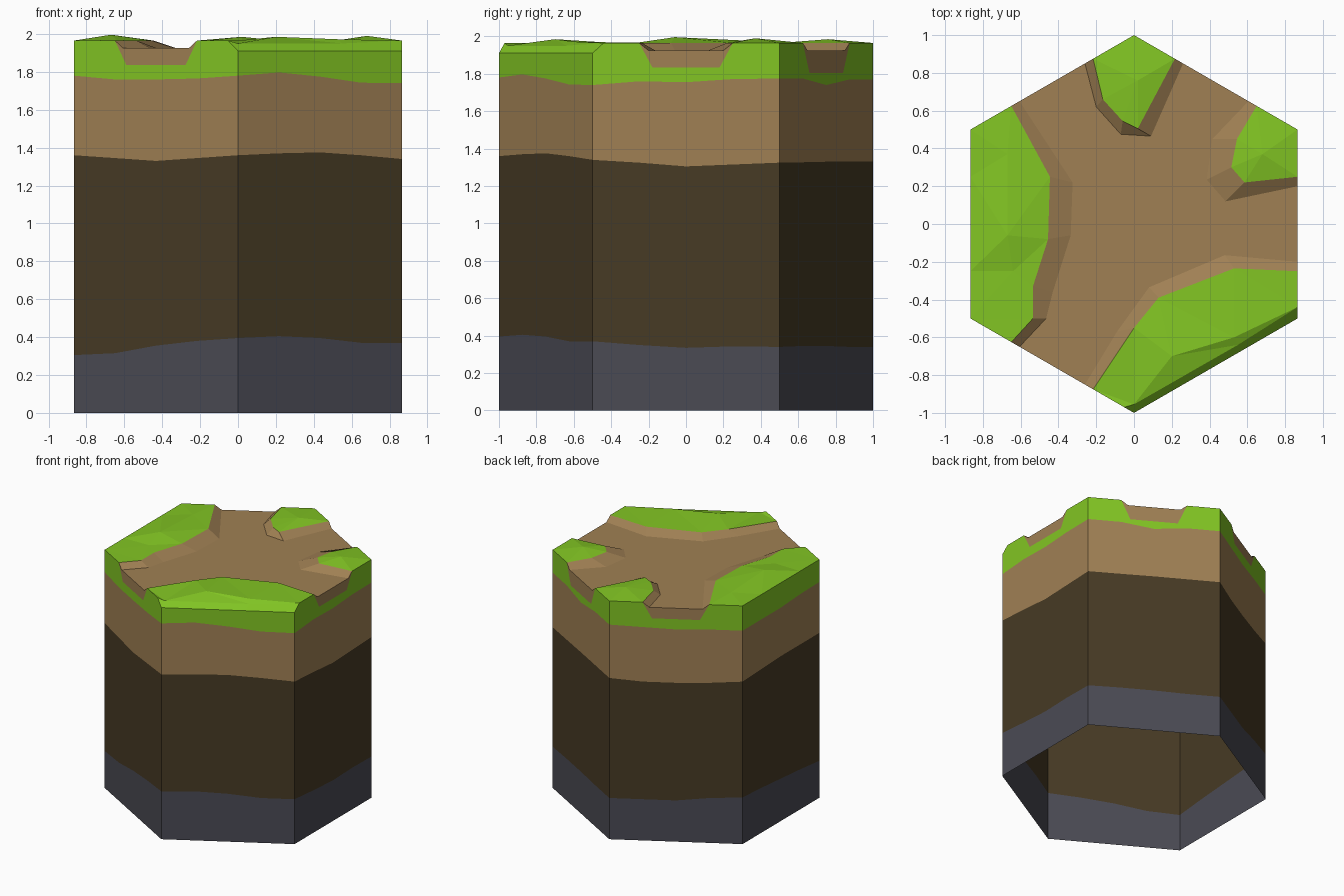
import bpy, bmesh, math
from mathutils import Vector
from mathutils.geometry import delaunay_2d_cdt

if "Cube" in bpy.data.objects:
    bpy.data.objects.remove(bpy.data.objects["Cube"])


def material(name, rgb):
    m = bpy.data.materials.new(name)
    m.diffuse_color = (*rgb, 1)
    m.use_nodes = True
    m.node_tree.nodes["Principled BSDF"].inputs["Base Color"].default_value = m.diffuse_color
    return m


STONE = material("grey_stone", (0.069, 0.069, 0.088))
SOIL = material("dark_soil", (0.063, 0.043, 0.018))
DIRT = material("tan_dirt", (0.35, 0.216, 0.088))
GRASS = material("green_grass", (0.223, 0.56, 0.017))

RIM, FLOOR, LOW = 1.965, 1.925, 1.91   # grass rim, path floor, bevelled rim
CORNERS = [Vector((math.sin(k * math.pi / 3), -math.cos(k * math.pi / 3))) for k in range(6)]


def edge(side, s):
    """Point on a hexagon side, s from -0.5 to 0.5 (counter-clockwise)."""
    return CORNERS[side % 6].lerp(CORNERS[(side + 1) % 6], s + 0.5)


def make(name, polys, mats):
    """polys: list of (points, material index)"""
    bm = bmesh.new()
    for pts, mi in polys:
        f = bm.faces.new([bm.verts.new(p) for p in pts])
        f.material_index = mi
    bmesh.ops.remove_doubles(bm, verts=bm.verts, dist=0.0005)
    me = bpy.data.meshes.new(name)
    bm.to_mesh(me)
    bm.free()
    for m in mats:
        me.materials.append(m)
    ob = bpy.data.objects.new(name, me)
    bpy.context.collection.objects.link(ob)
    return ob


# Wavy layer heights, four samples per side starting at the front corner
H1 = [.395, .405, .395, .37, .37, .35, .335, .343, .34, .345, .345, .34,
      .34, .34, .34, .37, .385, .37, .35, .33, .305, .315, .355, .38]
H2 = [1.36, 1.37, 1.375, 1.36, 1.34, 1.325, 1.305, 1.315, 1.325, 1.327, 1.33, 1.33,
      1.33, 1.31, 1.31, 1.32, 1.34, 1.35, 1.36, 1.36, 1.36, 1.345, 1.33, 1.345]
H3 = [1.78, 1.797, 1.775, 1.743, 1.74, 1.76, 1.755, 1.772, 1.775, 1.775, 1.74, 1.77,
      1.77, 1.76, 1.75, 1.76, 1.76, 1.76, 1.76, 1.775, 1.78, 1.76, 1.76, 1.765]


def level(table, side, s):
    u = side * 4 + (s + 0.5) * 4
    i = int(u + 1e-6)
    f = u - i
    return table[i % 24] * (1 - f) + table[(i + 1) % 24] * f


EXITS = (1, 2, 3, 5)


def wall_top(side, s):
    if side == 0 or (side == 1 and s <= -0.5) or (side == 5 and s >= 0.5):
        return LOW
    if side in EXITS and abs(s) < 0.25:
        return 1.805 if side == 2 else 1.835
    return RIM


# Layered side walls, open underneath
walls = []
for side in range(6):
    cols = [-.5, -.25, 0, .25, .5]
    if side in EXITS:
        cols = [-.5, -.44, -.25, -.18, 0, .18, .25, .44, .5]
    for a, b in zip(cols, cols[1:]):
        stack = []
        for s in (a, b):
            stack.append([0] + [level(t, side, s) for t in (H1, H2, H3)] + [wall_top(side, s)])
        pa, pb = edge(side, a), edge(side, b)
        for k in range(4):
            walls.append(([(*pa, stack[0][k]), (*pb, stack[1][k]),
                           (*pb, stack[1][k + 1]), (*pa, stack[0][k + 1])], k))
    if side in EXITS:   # dirt showing in the wall at each path exit
        z = wall_top(side, 0)
        walls.append(([(*edge(side, s), h) for s, h in (
            (-.25, RIM), (-.18, z), (0, z), (.18, z), (.25, RIM),
            (.2, FLOOR), (-.2, FLOOR))], 3 - 1))
make("layered_walls", walls, [STONE, SOIL, DIRT, GRASS])

# Grass islands: sides they start/end on, rim contour, bank foot contour,
# outer boundary and interior bumps
ISLANDS = {
    "grass_left": dict(
        sides=(5, 3),
        rim=[(-.535, -.5), (-.535, -.33), (-.455, -.08), (-.445, .25)],
        foot=[(-.465, -.5), (-.43, -.36), (-.335, -.06), (-.325, .22)],
        outer=[(*CORNERS[4], RIM), (*edge(4, -.25), RIM), (*edge(4, .25), RIM), (*CORNERS[5], RIM)],
        bumps=[(-.67, .37, 1.975), (-.67, -.06, 1.996), (-.64, -.25, 1.968)]),
    "grass_back": dict(
        sides=(3, 2),
        rim=[(-.165, .66), (-.06, .545), (.02, .505)],
        foot=[(-.2, .62), (-.07, .475), (.09, .465)],
        outer=[(*CORNERS[3], RIM)],
        bumps=[(.02, .76, 1.985)]),
    "grass_right": dict(
        sides=(2, 1),
        rim=[(.545, .45), (.515, .3), (.585, .22)],
        foot=[(.415, .45), (.385, .235), (.485, .12)],
        outer=[(*CORNERS[2], RIM)],
        bumps=[(.68, .37, 1.99)]),
    "grass_front": dict(
        sides=(5, 1),
        rim=[(0, -.55), (.13, -.39), (.53, -.235)],
        foot=[(-.09, -.57), (.08, -.335), (.48, -.165)],
        outer=[(*edge(1, -.44), RIM), (.55, -.64, 1.95), (0, -.955, 1.95), (*edge(5, .44), RIM)],
        bumps=[(.2, -.7, 1.985), (.53, -.6, 1.972)]),
}
feet = {}
for name, d in ISLANDS.items():
    s0, s1 = d["sides"]
    # the island lies on whichever end of the side is nearest its own contour

    def end(side, amount, ref):
        return min((edge(side, amount), edge(side, -amount)), key=lambda p: (p - Vector(ref[:2])).length)
    first, last = d["outer"][-1], d["outer"][0]
    rim = [(*p, RIM) for p in [end(s0, .25, first), *d["rim"], end(s1, .25, last)]]
    foot = [(*p, FLOOR) for p in [end(s0, .2, first), *d["foot"], end(s1, .2, last)]]
    feet[name] = foot
    # faceted grass surface
    loop = rim + d["outer"]
    pts = loop + d["bumps"]
    v2, _, faces, orig, _, _ = delaunay_2d_cdt(
        [Vector(p[:2]) for p in pts], [], [list(range(len(loop)))], 1, 1e-5)
    polys = []
    for f in faces:
        tri = [pts[orig[i][0]] for i in f]
        n = (Vector(tri[1]) - Vector(tri[0])).cross(Vector(tri[2]) - Vector(tri[0]))
        polys.append((tri if n.z > 0 else tri[::-1], 0))
    # sloping dirt bank down to the path
    for i in range(len(rim) - 1):
        polys.append(([rim[i], foot[i], foot[i + 1], rim[i + 1]], 1))
    # bevelled edge above the low front-right wall
    if name == "grass_front":
        o, c0, c1 = d["outer"], (*CORNERS[0], LOW), (*CORNERS[1], LOW)
        m = (*edge(0, .13), LOW)
        polys += [([c1, o[0], o[1], m], 0), ([m, o[1], o[2], c0], 0), ([c0, o[2], o[3]], 0)]
    make(name, polys, [GRASS, DIRT])

# Sunken path floor filling the space between the bank feet
outline = (feet["grass_front"] + feet["grass_right"][::-1]
           + feet["grass_back"][::-1] + feet["grass_left"][::-1])
v2, _, faces, _, _, _ = delaunay_2d_cdt(
    [Vector(p[:2]) for p in outline], [], [list(range(len(outline)))], 1, 1e-5)
floor = []
for f in faces:
    t = [v2[i] for i in f]
    if (t[1] - t[0]).cross(t[2] - t[0]) < 0:
        t = t[::-1]
    floor.append(([(*p, FLOOR) for p in t], 0))
make("dirt_path", floor, [DIRT])
